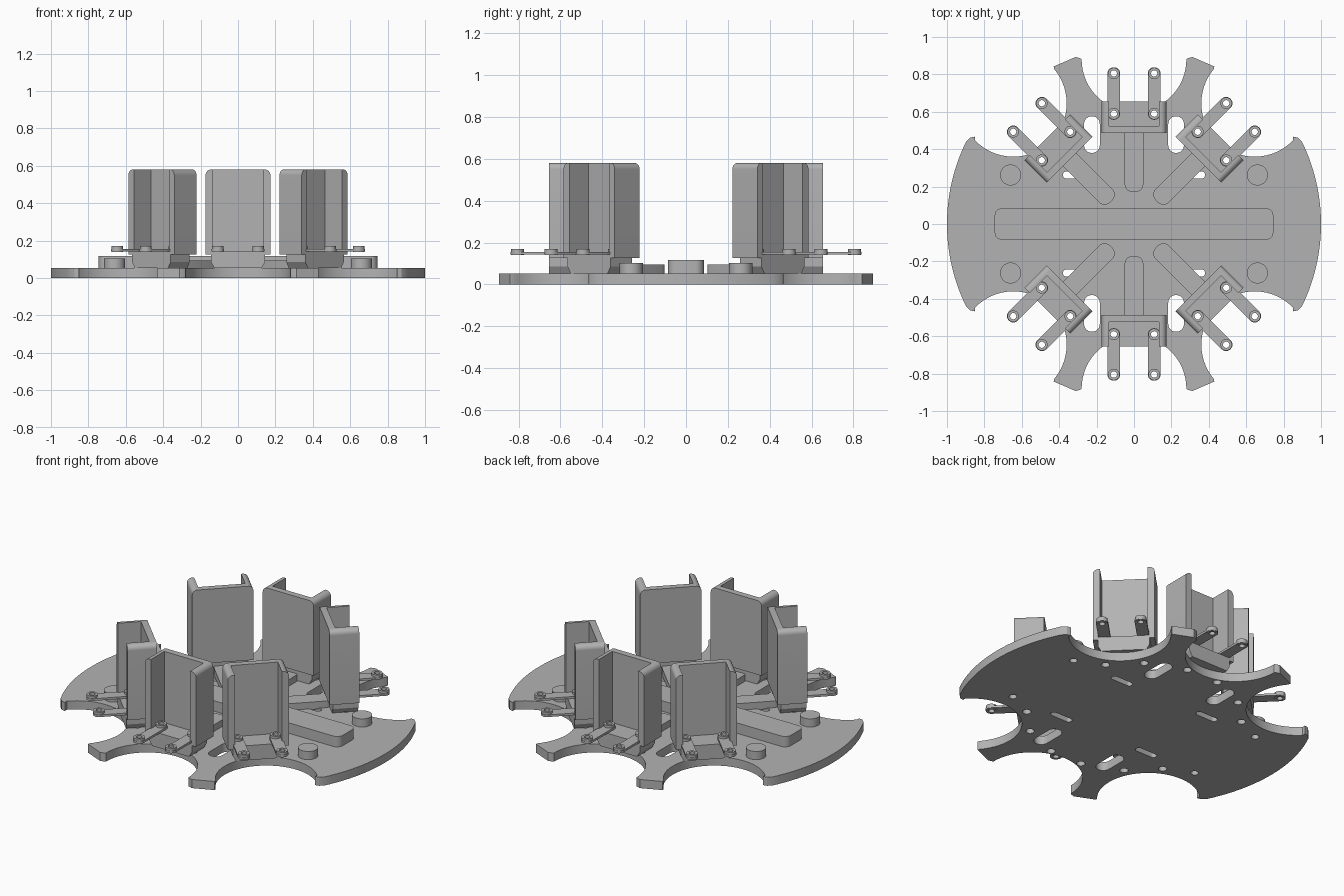
import bpy, bmesh
from math import sin, cos, pi, radians
from mathutils import Matrix, Vector

cube = bpy.data.objects.get("Cube")
if cube:
    bpy.data.objects.remove(cube, do_unlink=True)

grey = bpy.data.materials.new("plain grey")
grey.use_nodes = True
colour = (0.45, 0.45, 0.45, 1)
grey.diffuse_color = colour
grey.node_tree.nodes["Principled BSDF"].inputs["Base Color"].default_value = colour


def arc(cx, cy, r, a0, a1, n=8):
    """Points on an arc, angles in degrees."""
    angles = [radians(a0 + (a1 - a0) * i / n) for i in range(n + 1)]
    return [(cx + r * cos(a), cy + r * sin(a)) for a in angles]


def rounded(x0, x1, y0, y1, r, n=6):
    """Rounded rectangle outline."""
    return (arc(x1 - r, y1 - r, r, 0, 90, n) + arc(x0 + r, y1 - r, r, 90, 180, n)
            + arc(x0 + r, y0 + r, r, 180, 270, n) + arc(x1 - r, y0 + r, r, 270, 360, n))


def circle(x, y, r, n=24):
    return arc(x, y, r, 0, 360 - 360 / n, n - 1)


def prism(bm, outline, low, high, upright=False):
    """Extrude an outline along z, or along x when upright."""
    place = (lambda p, h: (h, p[0], p[1])) if upright else (lambda p, h: (p[0], p[1], h))
    clean = [p for i, p in enumerate(outline)
             if (Vector(p) - Vector(outline[i - 1])).length > 1e-5]
    face = bm.faces.new([bm.verts.new(place(p, low)) for p in clean])
    ext = bmesh.ops.extrude_face_region(bm, geom=[face])
    verts = [v for v in ext["geom"] if isinstance(v, bmesh.types.BMVert)]
    axis = Vector((1, 0, 0)) if upright else Vector((0, 0, 1))
    bmesh.ops.translate(bm, vec=axis * (high - low), verts=verts)


def make(name, solids, upright=False):
    """Object from a list of (outline, low, high)."""
    bm = bmesh.new()
    for outline, low, high in solids:
        prism(bm, outline, low, high, upright)
    bmesh.ops.recalc_face_normals(bm, faces=bm.faces)
    mesh = bpy.data.meshes.new(name)
    bm.to_mesh(mesh)
    bm.free()
    mesh.materials.append(grey)
    obj = bpy.data.objects.new(name, mesh)
    bpy.context.collection.objects.link(obj)
    return obj


def drill(obj, outlines):
    """Cut vertical openings through an object."""
    cutter = make("cutter", [(o, -0.1, 0.3) for o in outlines])
    cutter.hide_render = True
    mod = obj.modifiers.new("openings", "BOOLEAN")
    mod.object, mod.operation, mod.solver = cutter, "DIFFERENCE", "EXACT"
    bpy.context.view_layer.objects.active = obj
    bpy.ops.object.modifier_apply(modifier=mod.name)
    bpy.data.objects.remove(cutter, do_unlink=True)


def smooth(obj):
    bpy.ops.object.select_all(action="DESELECT")
    obj.select_set(True)
    bpy.context.view_layer.objects.active = obj
    bpy.ops.object.shade_smooth_by_angle(angle=radians(30))


PLATE_TOP = 0.053
MOUNT_ANGLES = [radians(a) for a in (45, 90, 135, 225, 270, 315)]
SCREW_T, SCREW_IN, SCREW_OUT, HOLE = 0.108, 0.59, 0.805, 0.017

# Base plate: one quarter of the outline, mirrored all round
quarter = (arc(0, 0, 1, 0, 26, 14) + [(0.875, 0.462), (0.85, 0.467)]
           + arc(0.645, 0.645, 0.285, -44, -220, 32)
           + [(0.43, 0.842), (0.312, 0.893), (0.285, 0.885)]
           + arc(0, 0.88, 0.28, 0, -90, 18))
half = quarter + [(-x, y) for x, y in reversed(quarter[1:-1])] + [(-1, 0)]
plate_outline = half + [(x, -y) for x, y in reversed(half[1:-1])]
plate = make("base_plate", [(plate_outline, 0, PLATE_TOP)])

# Openings in the plate: wide slots, thin slots and screw holes
openings = []
for sx in (-1, 1):
    for sy in (-1, 1):
        x, y = sx * 0.225, sy * 0.478
        openings.append(rounded(x - 0.042, x + 0.042, y - 0.098, y + 0.098, 0.041))
        x, y = sx * 0.308, sy * 0.262
        openings.append(rounded(x - 0.072, x + 0.072, y - 0.019, y + 0.019, 0.018))
        openings.append(circle(sx * 0.66, sy * 0.262, 0.022, 16))
for a in MOUNT_ANGLES:
    for t in (-SCREW_T, SCREW_T):
        openings.append(circle(SCREW_IN * cos(a) - t * sin(a),
                               SCREW_IN * sin(a) + t * cos(a), 0.024, 16))
drill(plate, openings)
smooth(plate)

# Long centre rib and four round studs
smooth(make("centre_rib", [(rounded(-0.745, 0.745, -0.085, 0.085, 0.04), PLATE_TOP - 0.005, 0.117)]))
for sx, side in ((-1, "right"), (1, "left")):
    for sy, end in ((-1, "front"), (1, "back")):
        smooth(make(f"{end}_{side}_stud",
                    [(circle(sx * 0.66, sy * 0.262, 0.056, 32), PLATE_TOP - 0.005, 0.103)]))

# Parts of one mount, pointing along +x
rib = make("radial_rib", [(rounded(0.172, 0.53, -0.05, 0.05, 0.04), PLATE_TOP - 0.005, 0.094)])

foot_outline = [(-0.145, 0.142), (-0.145, 0.085), (-0.125, 0.052),
                (0.125, 0.052), (0.145, 0.085), (0.145, 0.142)]
foot = make("mount_foot", [(foot_outline, 0.51, 0.655)], upright=True)

W, IN, LOW, TOP, R = 0.173, 0.133, 0.125, 0.58, 0.03
back = [(-W, LOW), (W, LOW)] + arc(W - R, TOP - R, R, 0, 90) + arc(-W + R, TOP - R, R, 90, 180)
wall = [(IN, LOW), (W, LOW)] + arc(W - R, TOP - R, R, 0, 90) + [(IN, TOP)]
mirrored_wall = [(-y, z) for y, z in reversed(wall)]
bracket = make("channel_bracket", [(back, 0.487, 0.525), (wall, 0.525, 0.655),
                                   (mirrored_wall, 0.525, 0.655)], upright=True)

arms = []
for t in (-SCREW_T, SCREW_T):
    arm = make("screw_arm", [(rounded(0.557, 0.838, t - 0.034, t + 0.034, 0.033), 0.142, 0.155)])
    bosses = make("screw_bosses", [(circle(x, t, 0.031), 0.14, 0.17)
                                   for x in (SCREW_IN, SCREW_OUT)])
    holes = [circle(x, t, HOLE, 16) for x in (SCREW_IN, SCREW_OUT)]
    drill(arm, holes)
    drill(bosses, holes)
    arms += [arm, bosses]
drill(foot, [circle(SCREW_IN, t, HOLE, 16) for t in (-SCREW_T, SCREW_T)])

# Repeat the mount around the plate
for part in [rib, foot, bracket] + arms:
    smooth(part)
    for i, a in enumerate(MOUNT_ANGLES):
        obj = part if i == 0 else part.copy()
        if i:
            bpy.context.collection.objects.link(obj)
        obj.matrix_world = Matrix.Rotation(a, 4, "Z")
